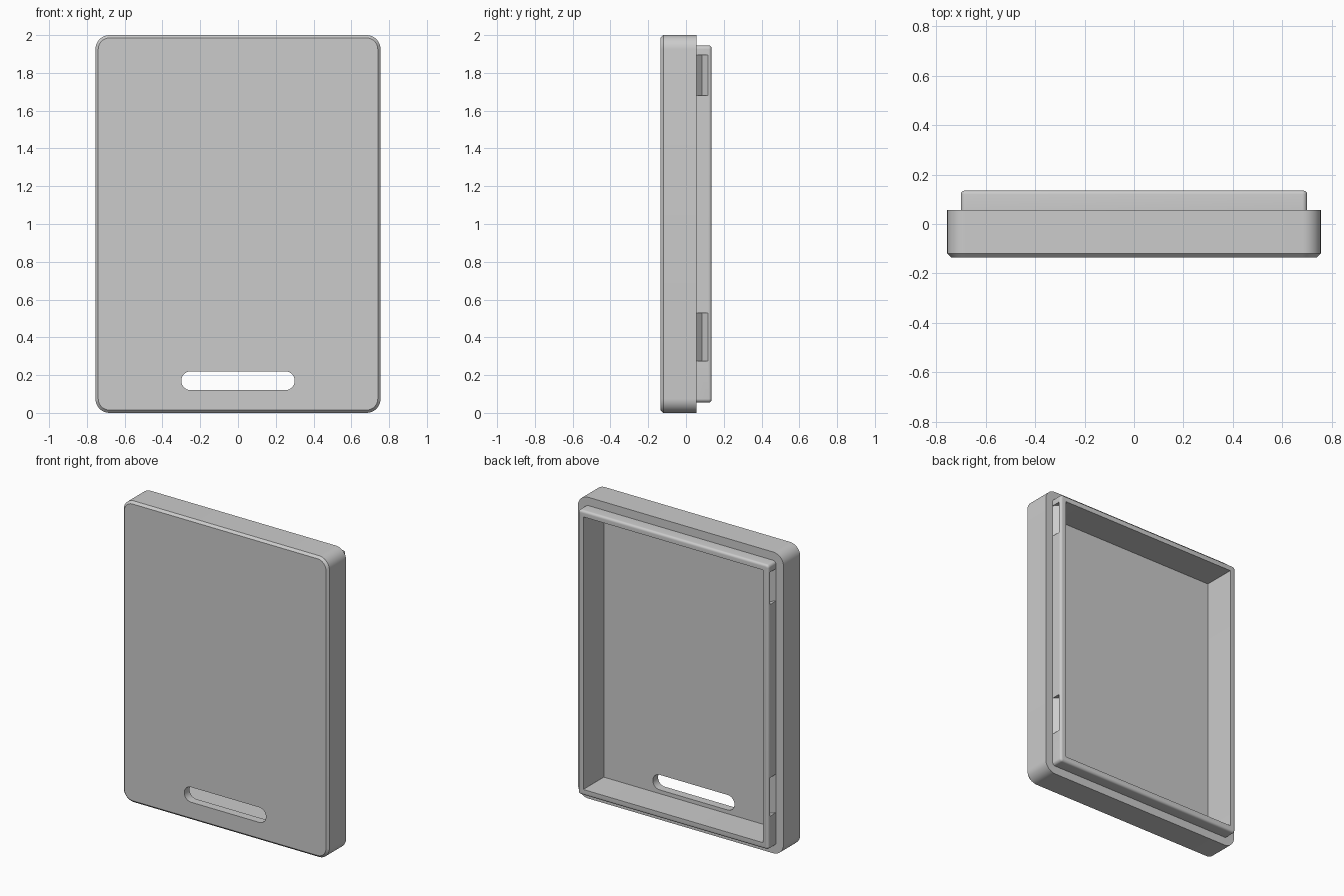
import bpy, bmesh, math

if "Cube" in bpy.data.objects:
    bpy.data.objects.remove(bpy.data.objects["Cube"], do_unlink=True)

# One plain grey for everything
grey = bpy.data.materials.new("plain grey")
grey.use_nodes = True
COLOUR = (0.6, 0.6, 0.6, 1)
grey.diffuse_color = COLOUR
bsdf = next(n for n in grey.node_tree.nodes if n.type == "BSDF_PRINCIPLED")
bsdf.inputs["Base Color"].default_value = COLOUR

FRONT, LEDGE, BACK = -0.135, 0.056, 0.135
MID_Z = 1.0


def outline(half_w, half_h, radius, z, steps=10):
    """Rounded rectangle in x and z."""
    points = []
    for corner, (sx, sz) in enumerate([(1, 1), (-1, 1), (-1, -1), (1, -1)]):
        for i in range(steps + 1):
            a = math.pi / 2 * (corner + i / steps)
            points.append((sx * (half_w - radius) + radius * math.cos(a),
                           z + sz * (half_h - radius) + radius * math.sin(a)))
    return points


def make_object(name, bm):
    bmesh.ops.recalc_face_normals(bm, faces=bm.faces)
    mesh = bpy.data.meshes.new(name)
    bm.to_mesh(mesh)
    bm.free()
    mesh.materials.append(grey)
    obj = bpy.data.objects.new(name, mesh)
    bpy.context.collection.objects.link(obj)
    return obj


def slab(name, half_w, half_h, radius, z, levels):
    """Rounded slab lofted through (y, inset) levels."""
    bm = bmesh.new()
    rings = []
    for y, inset in levels:
        pts = outline(half_w - inset, half_h - inset, radius - inset, z)
        rings.append([bm.verts.new((px, y, pz)) for px, pz in pts])
    n = len(rings[0])
    for a, b in zip(rings, rings[1:]):
        for i in range(n):
            j = (i + 1) % n
            bm.faces.new((a[i], a[j], b[j], b[i]))
    bm.faces.new(rings[0])
    bm.faces.new(rings[-1])
    return make_object(name, bm)


def groove(name, side, z0, z1):
    """V-shaped cutter for a snap notch in the lip side."""
    bm = bmesh.new()
    profile = [(0.70, LEDGE), (0.67, 0.086), (0.70, 0.116),
               (0.74, 0.116), (0.74, LEDGE)]
    lower = [bm.verts.new((side * x, y, z0)) for x, y in profile]
    upper = [bm.verts.new((side * x, y, z1)) for x, y in profile]
    for i in range(len(profile)):
        j = (i + 1) % len(profile)
        bm.faces.new((lower[i], lower[j], upper[j], upper[i]))
    bm.faces.new(lower)
    bm.faces.new(upper)
    return make_object(name, bm)


def cut(target, cutter):
    cutter.hide_render = True
    mod = target.modifiers.new("cut", "BOOLEAN")
    mod.operation = "DIFFERENCE"
    mod.solver = "EXACT"
    mod.object = cutter
    bpy.context.view_layer.objects.active = target
    bpy.ops.object.modifier_apply(modifier=mod.name)


# Outer shell with chamfered front edge
shell = slab("outer_shell", 0.755, 1.0, 0.075, MID_Z,
             [(FRONT, 0.015), (FRONT + 0.015, 0), (LEDGE, 0)])

# Raised lip with a rounded back edge
R = 0.015
fillet = [(BACK - R + R * math.sin(t * math.pi / 8),
           R - R * math.cos(t * math.pi / 8)) for t in range(5)]
lip = slab("raised_lip", 0.70, 0.945, 0.02, MID_Z, [(LEDGE, 0)] + fillet)

# Cavity through the lip into the shell
cavity = slab("cavity_cutter", 0.66, 0.905, 0.001, MID_Z, [(-0.08, 0), (0.3, 0)])
cut(shell, cavity)
cut(lip, cavity)

# Rounded slot through the front plate
slot = slab("slot_cutter", 0.30, 0.05, 0.0499, 0.17, [(-0.3, 0), (0.0, 0)])
cut(shell, slot)
cutters = [cavity, slot]

# Snap notches on both sides of the lip
for side in (-1, 1):
    for z0, z1 in ((0.275, 0.53), (1.68, 1.895)):
        cutter = groove("notch_cutter", side, z0, z1)
        cut(lip, cutter)
        cutters.append(cutter)

for cutter in cutters:
    bpy.data.objects.remove(cutter, do_unlink=True)

# Smooth rounded corners, crisp edges
for obj in (shell, lip):
    bpy.ops.object.select_all(action="DESELECT")
    obj.select_set(True)
    bpy.context.view_layer.objects.active = obj
    bpy.ops.object.shade_smooth_by_angle(angle=math.radians(30))
